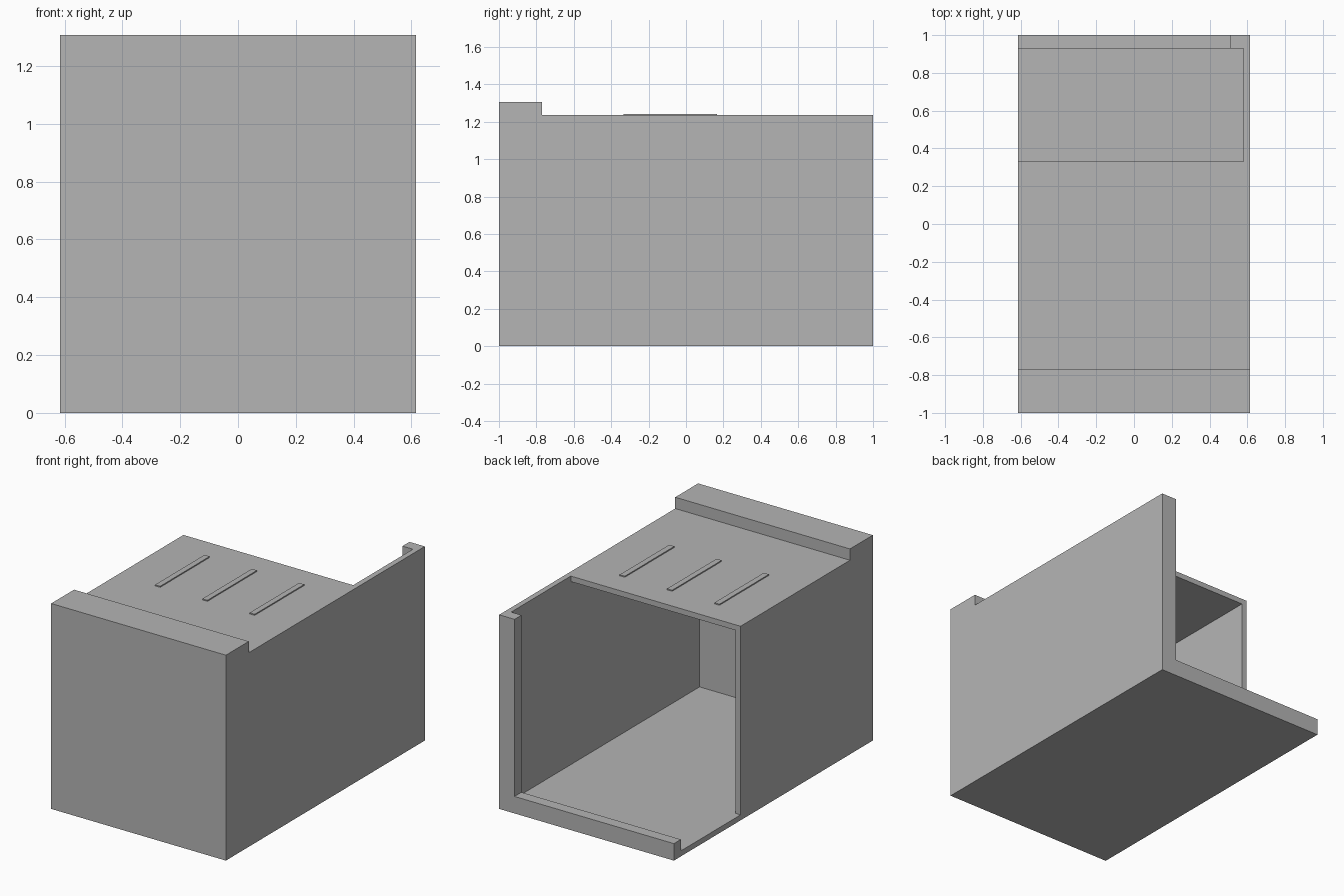
import bpy
import bmesh
from mathutils import Vector

old = bpy.data.objects.get("Cube")
if old:
    bpy.data.objects.remove(old, do_unlink=True)

grey = bpy.data.materials.new("plain_grey")
grey.use_nodes = True
colour = (0.46, 0.46, 0.46, 1)
grey.diffuse_color = colour
grey.node_tree.nodes["Principled BSDF"].inputs["Base Color"].default_value = colour

HALF_W, HALF_L = 0.615, 1.0      # half width and half length
TOP, RIDGE_TOP = 1.235, 1.307    # roof and front ridge heights
WALL = 0.035                     # shell thickness
BAY_FRONT, BAY_BACK = 0.33, 0.93 # open bay behind the roof
LIP = 0.108                      # rear sill height and post width


def add_object(name, bm):
    bmesh.ops.recalc_face_normals(bm, faces=bm.faces)
    mesh = bpy.data.meshes.new(name)
    bm.to_mesh(mesh)
    bm.free()
    mesh.materials.append(grey)
    obj = bpy.data.objects.new(name, mesh)
    bpy.context.scene.collection.objects.link(obj)
    return obj


def box(name, low, high):
    bm = bmesh.new()
    bmesh.ops.create_cube(bm, size=1)
    low, high = Vector(low), Vector(high)
    for v in bm.verts:
        v.co = (low + high) / 2 + v.co * (high - low)
    return add_object(name, bm)


# Housing: side profile with raised front ridge, extruded across the width
profile = [(-HALF_L, 0), (HALF_L, 0), (HALF_L, TOP), (-0.77, TOP),
           (-0.77, RIDGE_TOP), (-HALF_L, RIDGE_TOP)]
bm = bmesh.new()
side = bm.faces.new([bm.verts.new((-HALF_W, y, z)) for y, z in profile])
swept = bmesh.ops.extrude_face_region(bm, geom=[side])["geom"]
bmesh.ops.translate(bm, vec=(2 * HALF_W, 0, 0),
                    verts=[e for e in swept if isinstance(e, bmesh.types.BMVert)])
housing = add_object("housing", bm)

# Hollow interior, open bay and rear opening above the sill
inner = HALF_W - WALL
cutters = [
    box("interior_cutter", (-inner, WALL - HALF_L, WALL), (inner, 0.6, TOP - WALL)),
    box("bay_cutter", (-1, BAY_FRONT, WALL), (inner, BAY_BACK, 1.5)),
    box("rear_cutter", (-1, 0.8, LIP), (HALF_W - LIP, 1.2, 1.5)),
]
for cutter in cutters:
    cutter.hide_render = True
    cut = housing.modifiers.new(cutter.name, "BOOLEAN")
    cut.operation = "DIFFERENCE"
    cut.solver = "EXACT"
    cut.object = cutter

# Bake the cuts and drop the helpers
bpy.context.view_layer.update()
graph = bpy.context.evaluated_depsgraph_get()
baked = bpy.data.meshes.new_from_object(housing.evaluated_get(graph))
housing.modifiers.clear()
housing.data = baked
for cutter in cutters:
    bpy.data.objects.remove(cutter, do_unlink=True)

# Three thin raised ribs on the roof
for name, x in (("right_rib", -0.333), ("middle_rib", 0), ("left_rib", 0.333)):
    box(name, (x - 0.018, -0.333, TOP - 0.005), (x + 0.018, 0.165, TOP + 0.007))
